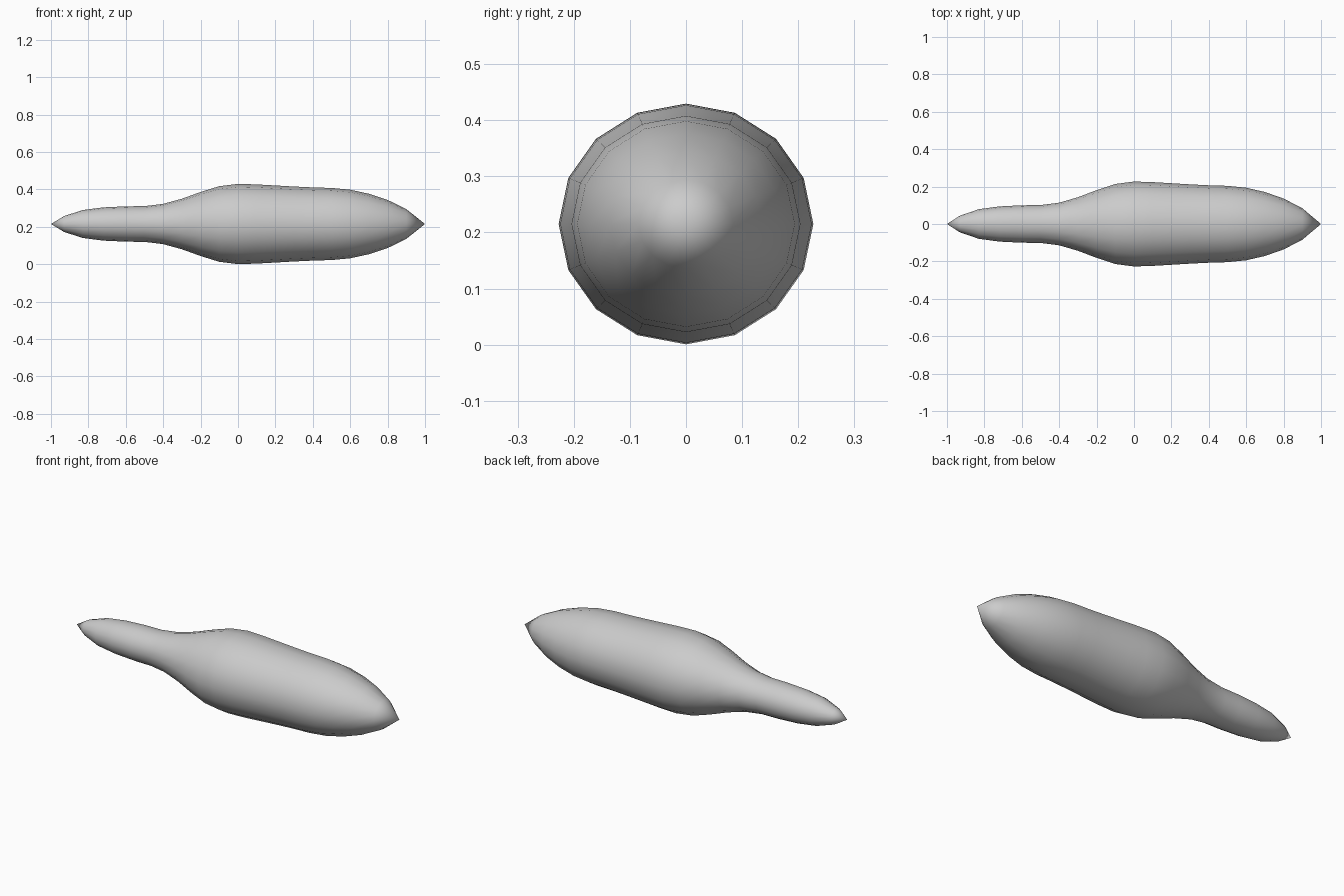
import bpy, bmesh
from math import cos, sin, tau

cube = bpy.data.objects.get("Cube")
if cube:
    bpy.data.objects.remove(cube)

SIDES = 16
CENTER_Z = 0.215
FLATTEN = 0.945

# Radius along the length, between the two pointed ends
PROFILE = [(-0.93, 0.045), (-0.83, 0.079), (-0.72, 0.094), (-0.6, 0.1),
           (-0.5, 0.101), (-0.4, 0.114), (-0.3, 0.143), (-0.2, 0.181),
           (-0.1, 0.214), (0, 0.227), (0.1, 0.224), (0.2, 0.218),
           (0.3, 0.212), (0.4, 0.207), (0.5, 0.204), (0.6, 0.194),
           (0.7, 0.171), (0.8, 0.136), (0.9, 0.084)]

grey = bpy.data.materials.new("plain grey")
grey.use_nodes = True
color = (0.6, 0.6, 0.6, 1)
grey.diffuse_color = color
grey.node_tree.nodes["Principled BSDF"].inputs["Base Color"].default_value = color

# Tapered body lofted from rings
bm = bmesh.new()
rings = [[bm.verts.new((x, r * sin(tau * i / SIDES),
                        CENTER_Z + FLATTEN * r * cos(tau * i / SIDES)))
          for i in range(SIDES)] for x, r in PROFILE]
tail_tip = bm.verts.new((-1, 0, CENTER_Z))
nose_tip = bm.verts.new((1, 0, CENTER_Z))
for i in range(SIDES):
    j = (i + 1) % SIDES
    for a, b in zip(rings, rings[1:]):
        bm.faces.new((a[i], a[j], b[j], b[i]))
    bm.faces.new((tail_tip, rings[0][j], rings[0][i]))
    bm.faces.new((nose_tip, rings[-1][i], rings[-1][j]))
bmesh.ops.recalc_face_normals(bm, faces=bm.faces)
for face in bm.faces:
    face.smooth = True

mesh = bpy.data.meshes.new("tapered_body")
bm.to_mesh(mesh)
bm.free()
mesh.materials.append(grey)
body = bpy.data.objects.new("tapered_body", mesh)
bpy.context.collection.objects.link(body)
